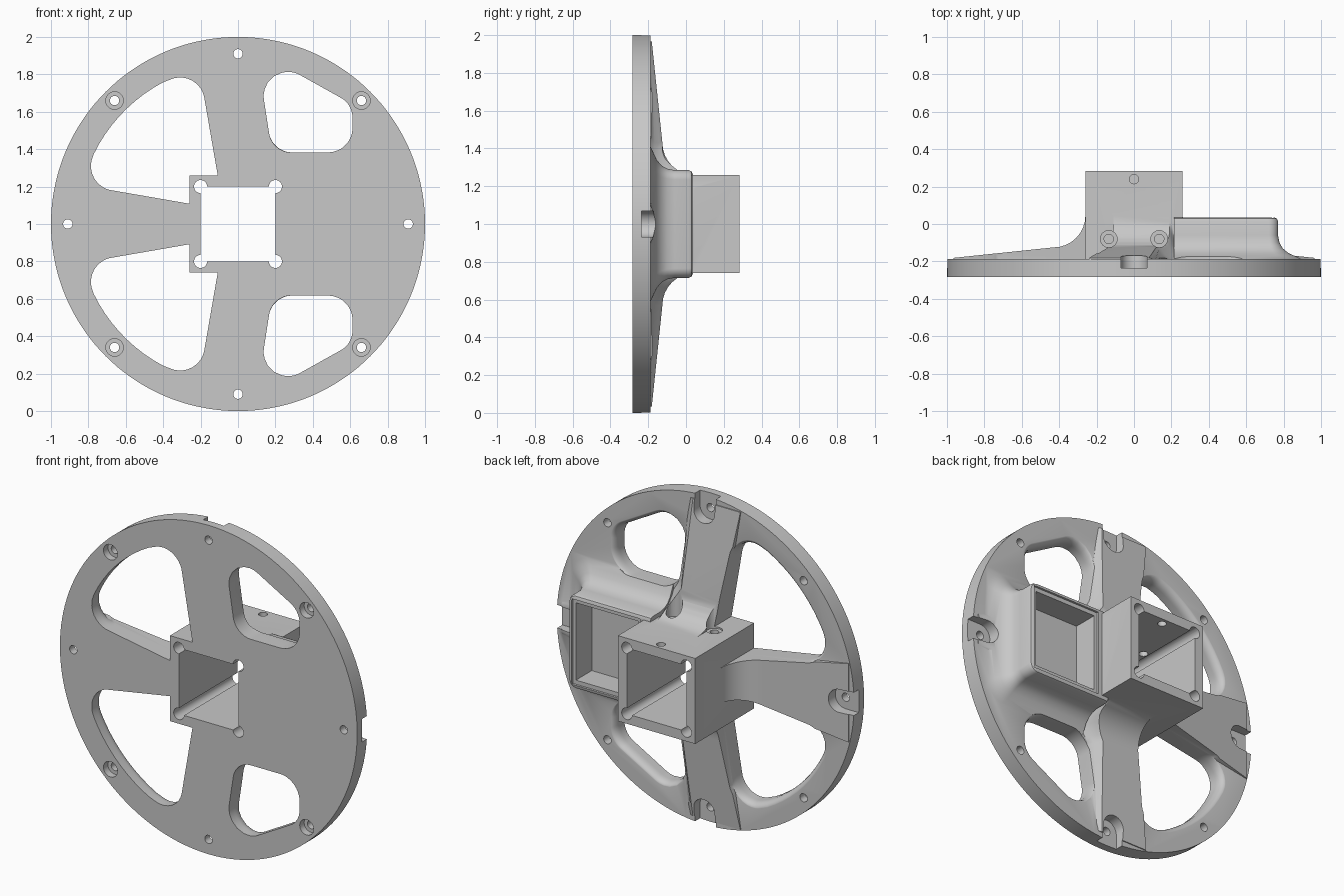
import bpy, bmesh, math
from mathutils import Vector

cube = bpy.data.objects.get("Cube")
if cube:
    bpy.data.objects.remove(cube, do_unlink=True)

FRONT, BACK, HUB_BACK = -0.283, -0.187, 0.283


def loft(name, sections):
    """Solid from equal-length sections of (x, y, height above wheel centre)."""
    bm = bmesh.new()
    rings = [[bm.verts.new((x, y, z + 1)) for x, y, z in s] for s in sections]
    n = len(rings[0])
    for a, b in zip(rings, rings[1:]):
        for i in range(n):
            j = (i + 1) % n
            bm.faces.new((a[i], a[j], b[j], b[i]))
    bm.faces.new(rings[0])
    bm.faces.new(rings[-1])
    bmesh.ops.recalc_face_normals(bm, faces=bm.faces)
    mesh = bpy.data.meshes.new(name)
    bm.to_mesh(mesh)
    bm.free()
    obj = bpy.data.objects.new(name, mesh)
    bpy.context.collection.objects.link(obj)
    return obj


def prism(name, outline, y0, y1):
    return loft(name, [[(x, y, z) for x, z in outline] for y in (y0, y1)])


def circle(cx, cz, r, n=24):
    return [(cx + r * math.cos(math.tau * i / n), cz + r * math.sin(math.tau * i / n))
            for i in range(n)]


def rounded(corners, steps=10):
    """Polygon of (x, z, radius) corners with rounded corners."""
    out = []
    for i, (x, z, r) in enumerate(corners):
        p = Vector((x, z))
        if r == 0:
            out.append((x, z))
            continue
        a = (Vector(corners[i - 1][:2]) - p).normalized()
        b = (Vector(corners[(i + 1) % len(corners)][:2]) - p).normalized()
        half = a.angle(b) / 2
        c = p + (a + b).normalized() * r / math.sin(half)
        t1, t2 = p + a * r / math.tan(half), p + b * r / math.tan(half)
        for k in range(steps + 1):
            q = c + (t1.lerp(t2, k / steps) - c).normalized() * r
            out.append((q.x, q.y))
    return out


def rect(x0, x1, h, r=0.0):
    return rounded([(x0, -h, 0), (x1, -h, r), (x1, h, r), (x0, h, 0)])


def turn(pts, k):
    """Quarter turns of an outline about the wheel centre."""
    for _ in range(k):
        pts = [(-z, x) for x, z in pts]
    return pts


def upright(name, x, y, z0, z1, r):
    bpy.ops.mesh.primitive_cylinder_add(vertices=24, radius=r, depth=z1 - z0,
                                        location=(x, y, (z0 + z1) / 2))
    bpy.context.object.name = name
    return bpy.context.object


body = prism("wheel_mount", circle(0, 0, 1, 144), FRONT, BACK)


def combine(other, operation):
    mod = body.modifiers.new(operation, 'BOOLEAN')
    mod.operation, mod.solver, mod.object = operation, 'EXACT', other
    bpy.context.view_layer.objects.active = body
    bpy.ops.object.modifier_apply(modifier=mod.name)
    bpy.data.objects.remove(other, do_unlink=True)


def add(other):
    combine(other, 'UNION')


def cut(other):
    combine(other, 'DIFFERENCE')


# Spoke profile: gentle slope from the rim, then a concave sweep up the hub
profile = [(0.965, -0.181), (0.43, -0.125)]
for i in range(1, 9):
    t = math.pi / 2 * i / 8
    profile.append((0.43 - 0.17 * math.sin(t), 0.045 - 0.17 * math.cos(t)))
profile.append((0.22, 0.045))


def spoke(name, k, left_soft, right_soft):
    sections = []
    for r, h in profile:
        def side(soft):
            if not soft:
                w = 0.075 + 0.17 * r
                return [(w, -0.22), (w, h)]
            w = 0.08 + 0.11 * min(1, max(0, (0.5 - r) / 0.2))
            d = h + 0.2
            return [(w + 0.11, -0.22), (w + 0.11, -0.2), (w + 0.065, d * 0.15 - 0.2),
                    (w + 0.03, d * 0.45 - 0.2), (w + 0.013, d * 0.8 - 0.2), (w, h)]
        pts = [(-u, y) for u, y in side(left_soft)] + side(right_soft)[::-1]
        flat = turn([(u, r) for u, _ in pts], k)
        sections.append([(x, y, z) for (x, z), (_, y) in zip(flat, pts)])
    add(loft(name, sections))


spoke("top_spoke", 0, False, True)
spoke("side_spoke", 1, False, False)
spoke("bottom_spoke", 2, True, False)
spoke("box_spoke", 3, True, True)

# Flared foot and walls of the rear box
box_shape = [(0.15, -0.22), (0.15, -0.2), (0.09, -0.171), (0.055, -0.155), (0.025, -0.13),
             (0.008, -0.1), (0, -0.06), (0, 0.015), (-0.006, 0.029), (-0.02, 0.035)]
add(loft("rear_box", [[(x, y, z) for x, z in rect(0.215, 0.77 + d, 0.285 + d, 0.05 + d / 2)]
                      for d, y in box_shape]))


# Openings, rounded over on the outer back edge
def opening(name, outline, pivot, grow):
    steps = [(-0.4, 0), (-0.237, 0)]
    for i in range(1, 7):
        t = math.pi / 2 * i / 6
        steps.append((-0.237 + 0.051 * math.sin(t), 1 - math.cos(t)))
    steps.append((0.4, 1))
    px, pz = pivot
    cut(loft(name, [[(px + (x - px) * (1 + grow * g), y, pz + (z - pz) * (1 + grow * g))
                     for x, z in outline] for y, g in steps]))


R = 0.857
def polar(deg, r=0.0):
    return (-R * math.cos(math.radians(deg)), R * math.sin(math.radians(deg)), r)


large = rounded([(-0.098, 0.2, 0), (-0.2, 0.098, 0), polar(14, 0.13)]
                + [polar(a) for a in range(26, 65, 4)] + [polar(76, 0.13)])
small = rounded([(0.098, 0.927, 0.13), (0.612, 0.64, 0.12), (0.612, 0.383, 0.13),
                 (0.182, 0.383, 0.12)])
for s, side in ((1, "upper"), (-1, "lower")):
    opening(side + "_large_opening", [(x, s * z) for x, z in large], (-0.077, s * 0.077), 0.048)
    opening(side + "_small_opening", [(x, s * z) for x, z in small], (0.2, s * 0.39), 0.07)

# Square hub sleeve with relieved inner corners
add(prism("hub", rect(-0.26, 0.26, 0.26), FRONT, HUB_BACK))
cut(prism("hub_bore", rect(-0.2, 0.2, 0.2), -0.5, 0.5))
for x in (-0.2, 0.2):
    for z in (-0.2, 0.2):
        cut(prism("corner_relief", circle(x, z, 0.035), -0.5, 0.5))

# Box pocket with a shallow lip
cut(prism("pocket_lip", rect(0.285, 0.745, 0.26), 0.022, 0.2))
cut(prism("pocket", rect(0.305, 0.725, 0.235), -0.13, 0.2))

# Rim slots and their screw holes
slot = rounded([(-0.07, 0.84, 0.069), (-0.07, 1.1, 0), (0.07, 1.1, 0), (0.07, 0.84, 0.069)])
for k in range(4):
    cut(prism("rim_slot", turn(slot, k), -0.235, -0.05))
    cut(prism("slot_hole", turn(circle(0, 0.91, 0.025), k), -0.5, 0))

# Diagonal countersunk screw holes
for k in range(4):
    cut(prism("screw_hole", turn(circle(0.66, 0.66, 0.025), k), -0.5, 0))
    cut(prism("screw_recess", turn(circle(0.66, 0.66, 0.047), k), -0.5, -0.24))

# Set-screw holes through the top of the hub
cut(upright("hub_pin_hole", 0, 0.24, 1.1, 1.4, 0.025))
for x in (-0.135, 0.135):
    cut(upright("set_screw_hole", x, -0.08, 1.1, 1.4, 0.025))
    cut(upright("set_screw_seat", x, -0.08, 1.25, 1.6, 0.045))

# Single grey finish
grey = bpy.data.materials.new("grey_plastic")
grey.use_nodes = True
colour = (0.58, 0.58, 0.58, 1)
grey.diffuse_color = colour
grey.node_tree.nodes["Principled BSDF"].inputs["Base Color"].default_value = colour
body.data.materials.clear()
body.data.materials.append(grey)

bpy.ops.object.select_all(action='DESELECT')
body.select_set(True)
bpy.context.view_layer.objects.active = body
bpy.ops.object.shade_smooth_by_angle(angle=math.radians(32))
